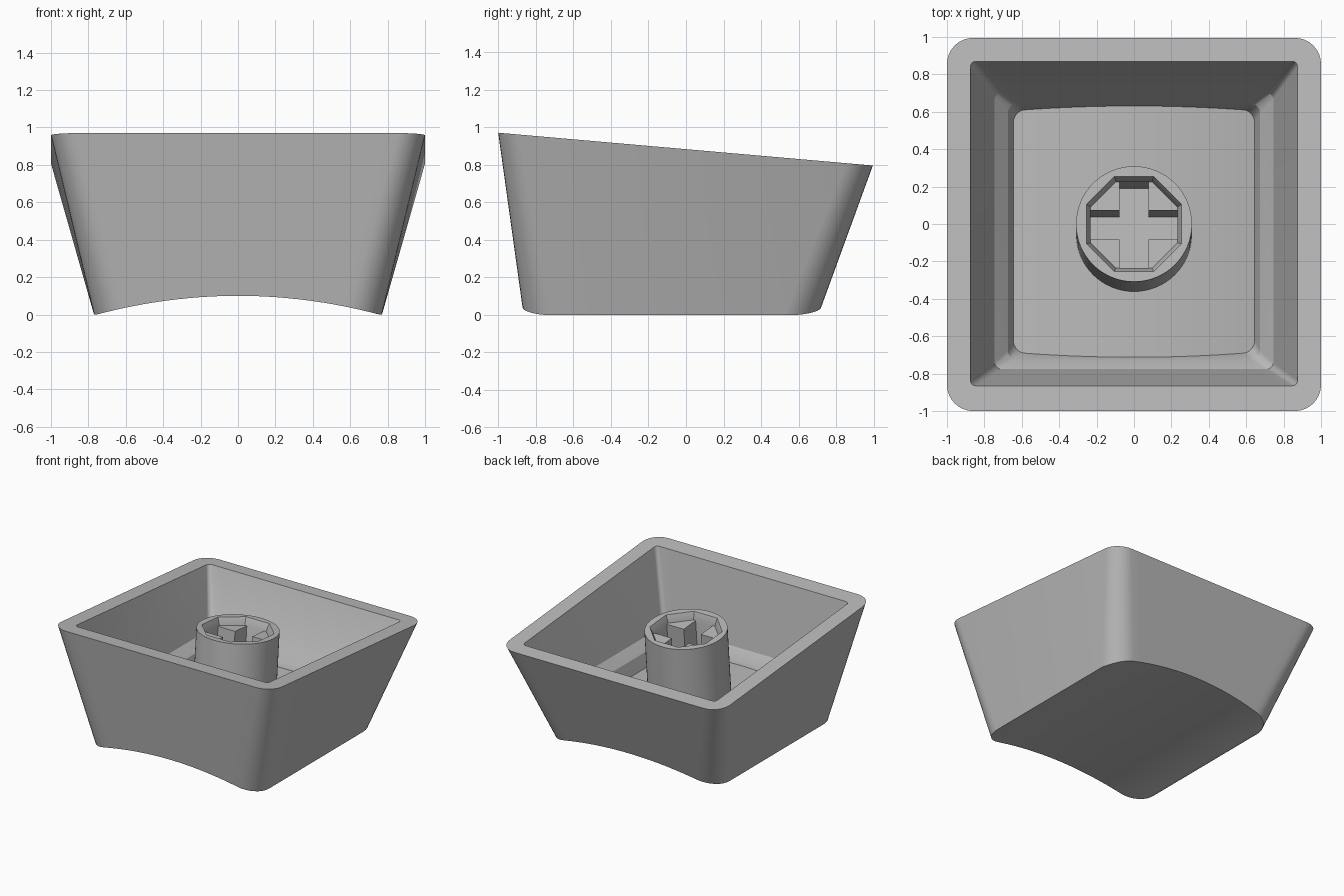
import bpy, bmesh, math
from mathutils import Matrix, Vector

cube = bpy.data.objects.get("Cube")
if cube:
    bpy.data.objects.remove(cube, do_unlink=True)

grey = bpy.data.materials.new("Light grey plastic")
grey.use_nodes = True
COLOUR = (0.5, 0.5, 0.5, 1)
grey.diffuse_color = COLOUR
grey.node_tree.nodes["Principled BSDF"].inputs["Base Color"].default_value = COLOUR

ARC, EDGE = 8, 24          # segments per rounded corner and per straight edge
HALF = 2 * ARC + EDGE + 1  # points on the front half of a ring


def finish(bm, name):
    """Turn a bmesh into a smooth-shaded object that keeps its sharp edges."""
    bmesh.ops.recalc_face_normals(bm, faces=bm.faces)
    mesh = bpy.data.meshes.new(name)
    bm.to_mesh(mesh)
    bm.free()
    mesh.materials.append(grey)
    obj = bpy.data.objects.new(name, mesh)
    bpy.context.collection.objects.link(obj)
    bpy.ops.object.select_all(action='DESELECT')
    obj.select_set(True)
    bpy.context.view_layer.objects.active = obj
    bpy.ops.object.shade_smooth_by_angle(angle=math.radians(25))
    return obj


def rounded_ring(hx, y0, y1, r, z):
    """Rounded rectangle; z is a number or a function of y. Front half, then back half."""
    cy, hy = (y0 + y1) / 2, (y1 - y0) / 2
    arc = [(r * math.cos(a), r * math.sin(a))
           for a in (math.pi / 2 * i / ARC for i in range(ARC + 1))]
    half = [(-hx + r - c, -hy + r - s) for c, s in arc]
    half += [(-(hx - r) + 2 * (hx - r) * i / EDGE, -hy) for i in range(1, EDGE)]
    half += [(hx - r + c, -hy + r - s) for c, s in reversed(arc)]
    flat = half + [(x, -y) for x, y in reversed(half)]
    height = z if callable(z) else (lambda y: z)
    return [Vector((x, y + cy, height(y + cy))) for x, y in flat]


def trim(upper, lower, surface):
    """Slide the lower ring along the walls until it meets a surface z(x)."""
    out = []
    for a, b in zip(upper, lower):
        p = b.copy()
        for _ in range(4):
            p = a.lerp(b, (a.z - surface(p.x)) / (a.z - b.z))
        out.append(p)
    return out


def loft(bm, rings):
    rows = [[bm.verts.new(p) for p in ring] for ring in rings]
    for a, b in zip(rows, rows[1:]):
        for i in range(len(a)):
            j = (i + 1) % len(a)
            bm.faces.new((a[i], a[j], b[j], b[i]))
    return rows


def curved_cap(bm, row):
    """Close a ring with strips running from front to back."""
    n = len(row)
    for i in range(HALF - 1):
        bm.faces.new((row[i], row[i + 1], row[n - 2 - i], row[n - 1 - i]))


def rim(y):
    return 0.8825 - 0.0875 * y


def dish(x):
    return max(0.0, 0.1 * (1 - (x / 0.755) ** 2))


def inner_floor(x):
    return 0.165 + dish(x)


# Shell: dished underside, tapering walls, sloping rim, stepped hollow
outer_top = rounded_ring(1.0, -1.0, 0.995, 0.14, rim)
outer_base = trim(outer_top, rounded_ring(0.77, -0.865, 0.705, 0.18, 0), dish)
opening = rounded_ring(0.875, -0.865, 0.87, 0.03, rim)
step = rounded_ring(0.745, -0.775, 0.70, 0.035, 0.37)
ledge = rounded_ring(0.675, -0.725, 0.643, 0.05, 0.30)
floor = trim(ledge, rounded_ring(0.645, -0.685, 0.605, 0.065, 0.19), inner_floor)
bm = bmesh.new()
rows = loft(bm, [outer_base, outer_top, opening, step, ledge, floor])
curved_cap(bm, rows[0])
curved_cap(bm, rows[-1])
finish(bm, "keycap_shell")

# Stem: round post square to the sloping rim, with an octagonal socket
SIDES = 64
BLOCK_TOP, SOCKET_FLOOR = -0.06, -0.46
stem_frame = Matrix.Translation((0, 0, 0.835)) @ Matrix.Rotation(-math.atan(0.0875), 4, 'X')


def circle(r, z):
    return [Vector((r * math.cos(a), r * math.sin(a), z))
            for a in (math.tau * i / SIDES for i in range(SIDES))]


def octagon(apothem, z):
    """Octagon sampled with as many points as the circle."""
    tip = apothem / math.cos(math.pi / 8)
    corners = [Vector((tip * math.cos(a), tip * math.sin(a), z))
               for a in (math.pi / 8 + math.pi / 4 * (k - 1) for k in range(9))]
    per = SIDES // 8
    pts = [corners[k].lerp(corners[k + 1], j / per) for k in range(8) for j in range(per)]
    shift = per // 2
    return pts[shift:] + pts[:shift]


bm = bmesh.new()
rows = loft(bm, [circle(0.31, -0.61), circle(0.31, 0), octagon(0.255, 0),
                 octagon(0.232, BLOCK_TOP), octagon(0.232, SOCKET_FLOOR)])
bm.faces.new(rows[0])
bm.faces.new(rows[-1])
finish(bm, "stem").matrix_world = stem_frame

# Four corner blocks that leave a cross-shaped slot in the socket
SLOT, REACH = 0.078, 0.232
CUT = REACH * math.tan(math.pi / 8)
outline = [(SLOT, SLOT), (REACH, SLOT), (REACH, CUT), (CUT, REACH), (SLOT, REACH)]
bm = bmesh.new()
for k in range(4):
    turn = Matrix.Rotation(math.pi / 2 * k, 3, 'Z')
    rows = loft(bm, [[turn @ Vector((x, y, z)) for x, y in outline]
                     for z in (SOCKET_FLOOR, BLOCK_TOP)])
    bm.faces.new(rows[1])
finish(bm, "slot_blocks").matrix_world = stem_frame
